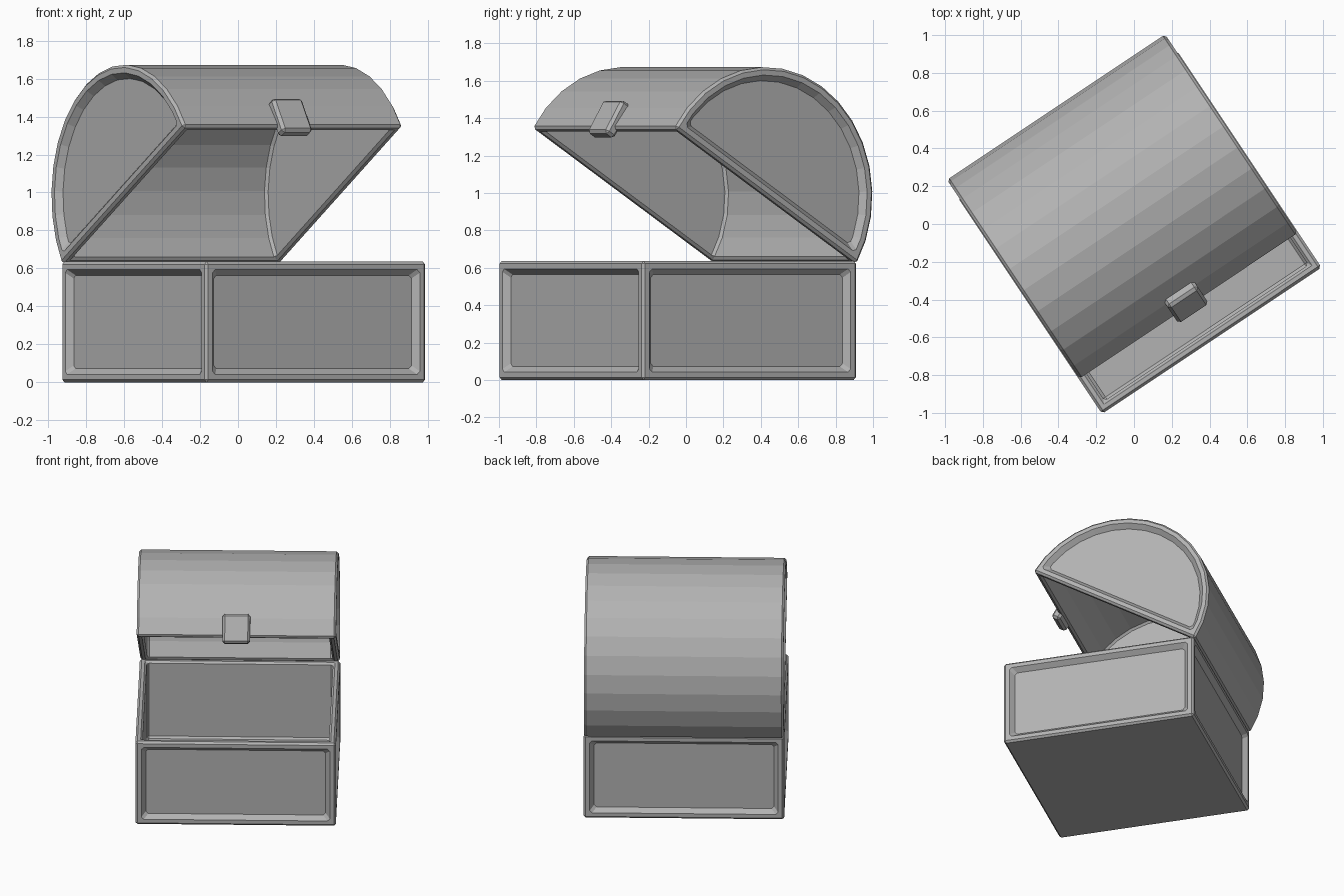
import bpy, bmesh
from math import radians, sin, cos, pi
from mathutils import Matrix

if "Cube" in bpy.data.objects:
    bpy.data.objects.remove(bpy.data.objects["Cube"])

YAW = Matrix.Rotation(radians(33.7), 4, 'Z')
RIM = 0.05

grey = bpy.data.materials.new("dark_grey")
grey.diffuse_color = (0.45, 0.45, 0.45, 1)
grey.use_nodes = True
grey.node_tree.nodes["Principled BSDF"].inputs["Base Color"].default_value = grey.diffuse_color


def prism(bm, profile, half_width, skip=None):
    """Prism of a (y, z) profile along x, with one side left open; returns its
    faces and the four corners of the open side."""
    a, b = [[bm.verts.new((x, y, z)) for y, z in profile] for x in (-half_width, half_width)]
    faces = [bm.faces.new(a[::-1]), bm.faces.new(b)]
    n = len(profile)
    for i in range(n):
        j = (i + 1) % n
        if i != skip:
            faces.append(bm.faces.new((a[i], a[j], b[j], b[i])))
    rim = None
    if skip is not None:
        j = (skip + 1) % n
        rim = [a[skip], a[j], b[j], b[skip]]
    return faces, rim


def finish(name, bm, matrix, bevel):
    bmesh.ops.recalc_face_normals(bm, faces=bm.faces[:])
    mesh = bpy.data.meshes.new(name)
    bm.to_mesh(mesh)
    bm.free()
    mesh.materials.append(grey)
    obj = bpy.data.objects.new(name, mesh)
    bpy.context.collection.objects.link(obj)
    obj.matrix_world = matrix
    mod = obj.modifiers.new("edge_bevel", 'BEVEL')
    mod.width, mod.segments = bevel, 1
    mod.limit_method, mod.angle_limit = 'ANGLE', radians(60)
    return obj


def hollow(name, outer, inner, half_width, skip, is_panel, matrix):
    """Open shell with a flat rim and sunken panels on the outside."""
    bm = bmesh.new()
    out_faces, out_rim = prism(bm, outer, half_width, skip)
    _, in_rim = prism(bm, inner, half_width - RIM, skip)
    for i in range(4):
        j = (i + 1) % 4
        bm.faces.new((out_rim[i], out_rim[j], in_rim[j], in_rim[i]))
    bmesh.ops.recalc_face_normals(bm, faces=bm.faces[:])
    bm.normal_update()
    # sunken panels: flat frame, then a sloped step
    panels = [f for f in out_faces if is_panel(f.normal)]
    for width, depth in ((0.042, 0.0), (0.03, -0.034)):
        bmesh.ops.inset_individual(bm, faces=panels, thickness=width, depth=depth,
                                   use_even_offset=True)
    return finish(name, bm, matrix, 0.014)


# chest body: open box with four sunken side panels
y0, y1, top = -0.742, 0.635, 0.636
hollow("chest_body",
       [(y0, 0), (y1, 0), (y1, top), (y0, top)],
       [(y0 + RIM, RIM), (y1 - RIM, RIM), (y1 - RIM, top), (y0 + RIM, top)],
       0.698, 2, lambda n: abs(n.z) < 0.5, YAW)


# lid: open half barrel, tilted back about the rear edge
def arch(r, segments=16):
    return [(r * cos(pi * i / segments), r * sin(pi * i / segments))
            for i in range(segments + 1)]


lid_matrix = YAW @ Matrix.Translation((0, 0.056, 0.985)) @ Matrix.Rotation(radians(-31.8), 4, 'X')
hollow("lid", arch(0.688), arch(0.688 - RIM), 0.694, 16,
       lambda n: abs(n.x) > 0.9, lid_matrix)

# latch on the front lip of the lid
bm = bmesh.new()
prism(bm, [(-0.718, -0.045), (-0.65, -0.045), (-0.65, 0.162), (-0.718, 0.162)], 0.096)
finish("latch", bm, lid_matrix, 0.016)
